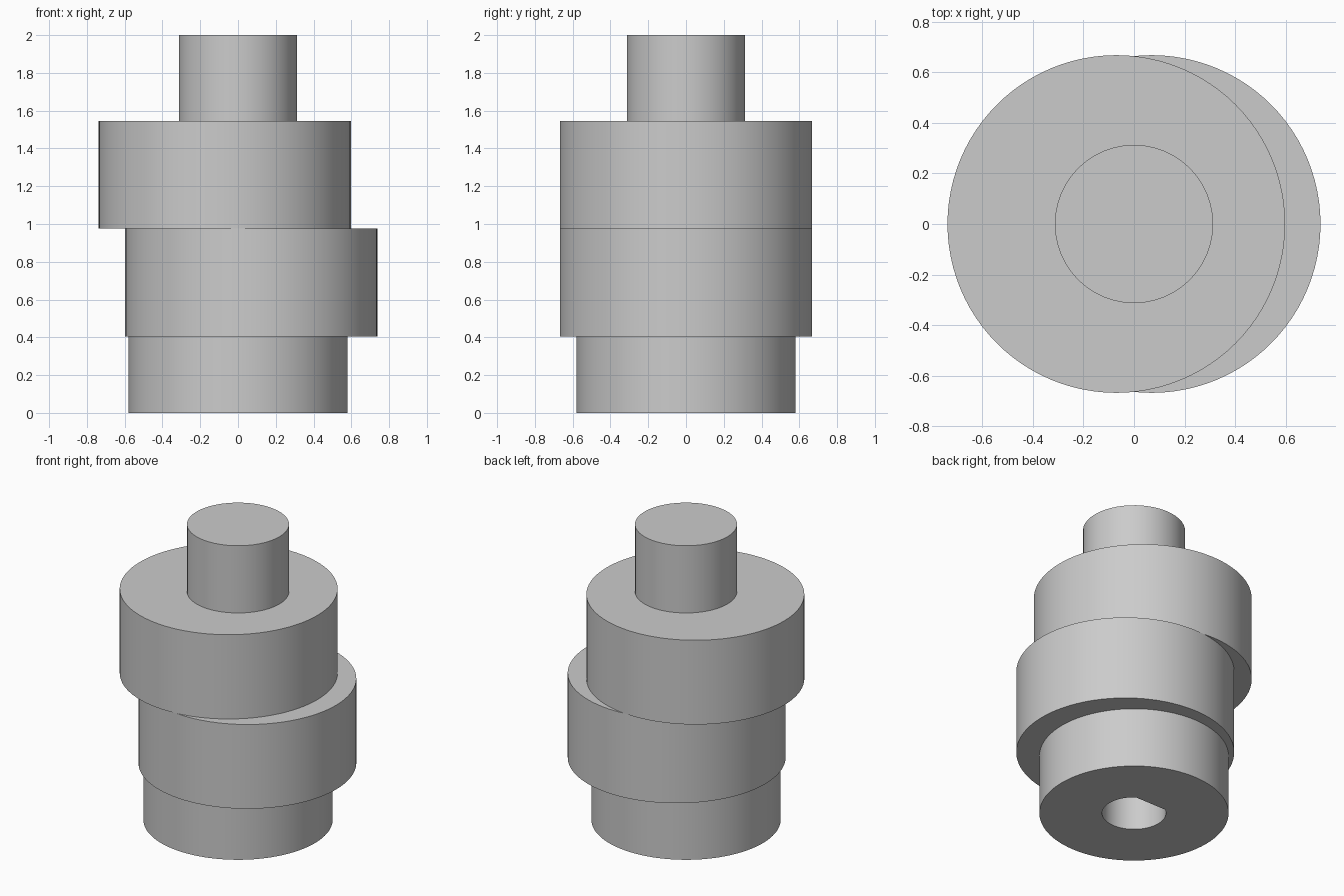
import bpy, bmesh, math

cube = bpy.data.objects.get("Cube")
if cube:
    bpy.data.objects.remove(cube, do_unlink=True)

GREY = (0.6, 0.6, 0.6, 1.0)
mat = bpy.data.materials.new("plain grey")
mat.use_nodes = True
mat.diffuse_color = GREY
mat.node_tree.nodes["Principled BSDF"].inputs["Base Color"].default_value = GREY


def circle(radius, sides, x=0.0):
    steps = [2 * math.pi * i / sides for i in range(sides)]
    return [(x + radius * math.cos(a), radius * math.sin(a)) for a in steps]


def prism(name, outline, z0, z1):
    """Extrude a closed outline from z0 up to z1."""
    bm = bmesh.new()
    face = bm.faces.new([bm.verts.new((x, y, z0)) for x, y in outline])
    ext = bmesh.ops.extrude_face_region(bm, geom=[face], use_keep_orig=True)
    verts = [g for g in ext["geom"] if isinstance(g, bmesh.types.BMVert)]
    bmesh.ops.translate(bm, verts=verts, vec=(0, 0, z1 - z0))
    bmesh.ops.recalc_face_normals(bm, faces=bm.faces)
    mesh = bpy.data.meshes.new(name)
    bm.to_mesh(mesh)
    bm.free()
    mesh.materials.append(mat)
    obj = bpy.data.objects.new(name, mesh)
    bpy.context.collection.objects.link(obj)
    return obj


def activate(obj):
    bpy.ops.object.select_all(action="DESELECT")
    obj.select_set(True)
    bpy.context.view_layer.objects.active = obj


# Stacked turned parts: hub, two opposed eccentrics, top journal
CAM_R, OFFSET = 0.668, 0.07
Z_HUB, Z_MID, Z_TOP = 0.405, 0.975, 1.545
hub = prism("base_hub", circle(0.58, 96), 0, Z_HUB)
lower = prism("lower_eccentric", circle(CAM_R, 96, OFFSET), Z_HUB, Z_MID)
upper = prism("upper_eccentric", circle(CAM_R, 96, -OFFSET), Z_MID, Z_TOP)
journal = prism("top_journal", circle(0.313, 48), Z_TOP, 2)

# D-shaped blind bore, flat towards the back
BORE_R, FLAT = 0.196, 0.157
start = math.pi - math.asin(FLAT / BORE_R)
sweep = 2 * math.pi - 2 * math.acos(FLAT / BORE_R)
arc = [start + sweep * i / 48 for i in range(49)]
bore = prism("bore_cutter", [(BORE_R * math.cos(a), BORE_R * math.sin(a)) for a in arc], -0.1, 1.2)
bore.hide_render = True

for part in (hub, lower, upper):
    activate(part)
    cut = part.modifiers.new("bore", "BOOLEAN")
    cut.operation = "DIFFERENCE"
    cut.solver = "EXACT"
    cut.object = bore
    bpy.ops.object.modifier_apply(modifier=cut.name)
bpy.data.objects.remove(bore, do_unlink=True)

# Smooth walls with crisp rims
for part in (hub, lower, upper, journal):
    activate(part)
    bpy.ops.object.shade_smooth_by_angle(angle=math.radians(30))
